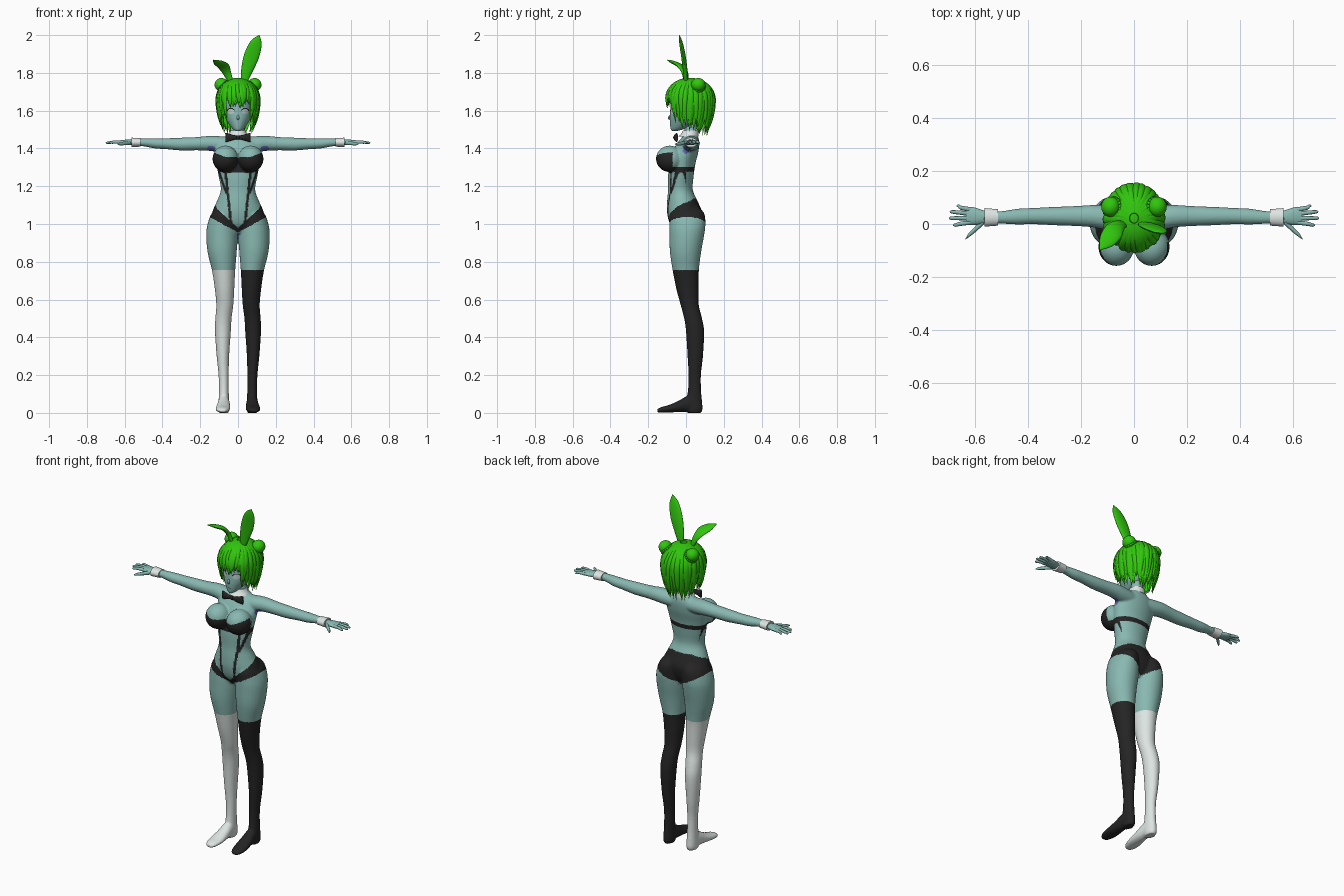
import bpy, bmesh, math, random
from mathutils import Vector, Matrix

random.seed(4)
cube = bpy.data.objects.get("Cube")
if cube:
    bpy.data.objects.remove(cube)
X, Y, Z = Vector((1, 0, 0)), Vector((0, 1, 0)), Vector((0, 0, 1))


def material(name, rgb):
    m = bpy.data.materials.new(name)
    m.use_nodes = True
    m.diffuse_color = (*rgb, 1)
    m.node_tree.nodes["Principled BSDF"].inputs["Base Color"].default_value = (*rgb, 1)
    return m


SKIN = material("teal skin", (0.25, 0.48, 0.44))
BLACK = material("black cloth", (0.018, 0.018, 0.018))
WHITE = material("white cloth", (0.72, 0.78, 0.76))
GREEN = material("green hair", (0.03, 0.56, 0.004))
BLUE = material("blue shade", (0.12, 0.15, 0.45))
EYE = material("pale eye", (0.5, 0.62, 0.62))


def spline(rows, steps):
    """Catmull-Rom through rows of numbers."""
    out = []
    for i in range(len(rows) - 1):
        a, b, c, d = (rows[max(0, min(len(rows) - 1, i + k))] for k in (-1, 0, 1, 2))
        for s in range(steps):
            t = s / steps
            out.append([q + t / 2 * (r - p + t * (2 * p - 5 * q + 4 * r - w + t * (3 * (q - r) + w - p)))
                        for p, q, r, w in zip(a, b, c, d)])
    return out + [list(rows[-1])]


def sweep(bm, rows, side=X, up=None, n=16, steps=4):
    """Loft ellipses; each row is x, y, z, half width, half thickness."""
    rows = spline(rows, steps)
    pts = [Vector(r[:3]) for r in rows]
    rings = []
    for i, r in enumerate(rows):
        tan = pts[min(i + 1, len(pts) - 1)] - pts[max(i - 1, 0)]
        u = up or tan.cross(side).normalized()
        rings.append([bm.verts.new(pts[i] + side * (max(r[3], 0.001) * math.cos(k * math.tau / n))
                                   + u * (max(r[4], 0.001) * math.sin(k * math.tau / n))) for k in range(n)])
    for a, b in zip(rings, rings[1:]):
        for k in range(n):
            bm.faces.new((a[k], a[k - 1], b[k - 1], b[k]))
    bm.faces.new(rings[0])
    bm.faces.new(rings[-1])


def ball(bm, center, radii, seg=32):
    m = Matrix.Translation(center) @ Matrix.Diagonal((*radii, 1))
    bmesh.ops.create_uvsphere(bm, u_segments=seg, v_segments=seg // 2, radius=1, matrix=m)


def finish(name, bm, mats, rule=None, remesh=0):
    bmesh.ops.recalc_face_normals(bm, faces=bm.faces)
    me = bpy.data.meshes.new(name)
    bm.to_mesh(me)
    bm.free()
    ob = bpy.data.objects.new(name, me)
    bpy.context.collection.objects.link(ob)
    bpy.ops.object.select_all(action='DESELECT')
    ob.select_set(True)
    bpy.context.view_layer.objects.active = ob
    if remesh:
        r = ob.modifiers.new("fuse", 'REMESH')
        r.mode, r.voxel_size = 'VOXEL', remesh
        s = ob.modifiers.new("soften", 'SMOOTH')
        s.factor, s.iterations = 0.5, 6
        for mod in ("fuse", "soften"):
            bpy.ops.object.modifier_apply(modifier=mod)
    for m in mats:
        ob.data.materials.append(m)
    if rule:
        for p in ob.data.polygons:
            p.material_index = mats.index(rule(p.center))
    bpy.ops.object.shade_smooth_by_angle(angle=math.radians(50))
    return ob


def upright(rows):
    """Rows of z, centre x, half width, front y, back y turned into sweep rows."""
    return [(cx, (f + b) / 2, z, w, (b - f) / 2) for z, cx, w, f, b in rows]


# Body: torso, legs, feet, arms and bust fused into one skin
bm = bmesh.new()
sweep(bm, upright([(.95, 0, .05, -.05, .05), (1, 0, .135, -.085, .075), (1.06, 0, .137, -.1, .085),
                   (1.12, 0, .112, -.1, .062), (1.18, 0, .091, -.095, .036), (1.25, 0, .102, -.095, .04),
                   (1.32, 0, .115, -.088, .05), (1.38, 0, .122, -.075, .065), (1.43, 0, .11, -.045, .07),
                   (1.46, 0, .07, -.02, .065), (1.485, 0, .037, -.008, .058), (1.56, 0, .033, -.01, .055)]),
      up=Y, n=40)
leg = [(1.1, .06, .03, -.05, .05), (1.06, .075, .062, -.085, .095), (1, .084, .077, -.088, .103),
       (.94, .085, .083, -.088, .096), (.85, .084, .077, -.085, .08), (.75, .076, .061, -.07, .068),
       (.65, .071, .051, -.05, .066), (.57, .07, .045, -.028, .068), (.5, .077, .043, -.01, .085),
       (.43, .08, .042, 0, .096), (.3, .08, .033, .008, .09), (.2, .076, .027, .013, .079),
       (.12, .075, .026, .01, .08), (.06, .075, .028, 0, .085), (.02, .075, .029, 0, .088), (0, .075, .024, .01, .08)]
foot = [(.075, .07, .045, .024, .038), (.075, .02, .05, .03, .045), (.077, -.04, .034, .036, .03),
        (.08, -.09, .022, .039, .02), (.082, -.13, .016, .032, .015), (.082, -.152, .012, .018, .009)]
arm = [(.04, .02, 1.42, .045, .04), (.11, .025, 1.424, .046, .042), (.16, .03, 1.427, .042, .039),
       (.22, .03, 1.425, .038, .035), (.3, .03, 1.423, .035, .034), (.38, .03, 1.425, .031, .029),
       (.44, .028, 1.427, .03, .027), (.5, .025, 1.432, .024, .021), (.57, .025, 1.432, .021, .017)]
for s in (-1, 1):
    sweep(bm, [(s * r[0], *r[1:]) for r in upright(leg)], up=Y, n=28)
    sweep(bm, [(s * r[0], *r[1:]) for r in foot], up=Z, n=24)
    sweep(bm, [(s * r[0], *r[1:]) for r in arm], side=Y, up=Z, n=24)
    ball(bm, (s * .067, -.086, 1.345), (.068, .073, .07))


def outfit(c):
    x, y, z = abs(c.x), c.y, c.z
    if z < .755:
        return BLACK if c.x > 0 else WHITE
    # Briefs: thin at the front, full at the back
    t = max(0, min(1, (y + .06) / .1))
    low = .955 + .55 * x
    high = (low + .025 + .35 * x) * (1 - t) + 1.135 * t
    if x < .2 and low < z < high:
        return BLACK
    # Cups, band and front laces
    if y < -.07 and 1.272 < z < 1.352 + .4 * max(0, x - .06) and x < .145:
        return BLACK
    if x < .145 and 1.278 < z < 1.302:
        return BLACK
    if y < -.02 and .98 < z < 1.29 and abs(x - .036 - (z - 1) * .11) < .007:
        return BLACK
    if y < 0 and 1.16 < z < 1.29 and abs(x - .06 - (z - 1.16) * .35) < .006:
        return BLACK
    if min((Vector((x, y, z)) - Vector(p)).length for p in ((.14, 0, 1.39), (0, 0, .94))) < .027:
        return BLUE
    return SKIN


finish("body", bm, [SKIN, BLACK, WHITE, BLUE], outfit, remesh=.0052)

# Hands and cuffs
for s, label in ((-1, "right"), (1, "left")):
    bm = bmesh.new()
    sweep(bm, [(s * x, y, 1.432, w, t) for x, y, w, t in
               ((.55, .025, .02, .014), (.58, .027, .028, .015), (.61, .03, .034, .013), (.635, .031, .031, .009))],
          side=Y, up=Z)
    for y0, y1, tip in ((.055, .068, .672), (.039, .046, .697), (.022, .022, .7), (.006, -.004, .685)):
        sweep(bm, [(s * .62, y0, 1.432, .009, .009), (s * .655, (y0 + y1) / 2, 1.434, .008, .008),
                   (s * (tip - .008), y1, 1.43, .0065, .006), (s * tip, y1, 1.428, .002, .002)], side=Y, n=10)
    sweep(bm, [(s * .568, .01, 1.43, .011, .011), (s * .598, -.018, 1.427, .011, .01),
               (s * .625, -.042, 1.424, .008, .008), (s * .637, -.056, 1.423, .002, .003)], side=Y, n=10)
    finish(label + "_hand", bm, [SKIN])
    bm = bmesh.new()
    sweep(bm, [(s * x, .025, 1.432, w, w * .72) for x, w in ((.515, .031), (.54, .033), (.565, .035))],
          side=Y, up=Z, n=28)
    finish(label + "_cuff", bm, [WHITE])

# Head with painted eyes and mouth
bm = bmesh.new()
sweep(bm, upright([(1.492, 0, .01, -.074, -.05), (1.503, 0, .027, -.081, -.01), (1.53, 0, .05, -.085, .05),
                   (1.565, 0, .068, -.086, .08), (1.61, 0, .076, -.083, .1), (1.67, 0, .078, -.078, .11),
                   (1.72, 0, .06, -.055, .09), (1.75, 0, .02, -.01, .04)]), up=Y, n=128, steps=14)


def face(c):
    x, z = abs(c.x) - .038, c.z - 1.598
    if c.y < -.02:
        d = (x / .018) ** 2 + (z / .015) ** 2
        if z > .002 and .7 < d < 1.35:
            return BLACK
        if d < 1:
            return EYE
        if abs(c.x) < .012 and abs(c.z - 1.527) < .0016:
            return BLACK
    return SKIN


finish("head", bm, [SKIN, BLACK, EYE], face)
bm = bmesh.new()
sweep(bm, [(0, -.08, 1.58, .003, .003), (0, -.091, 1.562, .007, .005), (0, -.083, 1.553, .004, .003)], n=10)
finish("nose", bm, [SKIN])

# Hair cap, open around the face
bm = bmesh.new()
ball(bm, (0, .022, 1.655), (.102, .118, .112), 48)
cut = [f for f in bm.faces if (f.calc_center_median().z < 1.66 and f.calc_center_median().y < .01)]
bmesh.ops.delete(bm, geom=cut, context='FACES')
finish("hair_cap", bm, [GREEN])


def lock(bm, a, end, width, grow):
    """A tapered strand from crown to tip at azimuth a, with 0 at the front."""
    rows, count = [], 8
    bend = random.uniform(-.16, .16)
    drop = 1.655 - end
    total = 1.4 + drop / .11
    for i in range(count):
        t = i / (count - 1)
        th = .15 + t * total
        az = a + bend * t * t
        if th < math.pi / 2:
            r, z = math.sin(th), 1.655 + .112 * math.cos(th)
        else:
            k = min(1, (th - math.pi / 2) / 1.5)
            r, z = 1 - .26 * k * k, 1.655 - (t * total - 1.42) / (total - 1.42) * drop
        r *= grow
        taper = math.sin(math.pi * min(1, .25 + t * .75)) ** .6 if t < 1 else 0
        rows.append((.106 * r * math.sin(az), .022 - .122 * r * math.cos(az), z, width * taper, .009 * taper))
    sweep(bm, rows, side=Vector((math.cos(a), math.sin(a), 0)), n=8, steps=3)


# Locks: short fringe, longer at the temples and back
bm = bmesh.new()
for layer in range(3):
    for i in range(30):
        deg = (i + layer / 3) * 12 - 180
        d = abs(deg)
        end = 1.625 if d < 42 else 1.54 if d < 72 else 1.5 if d < 110 else 1.475
        lock(bm, math.radians(deg), end + random.uniform(-.012, .022) + layer * .012 * (d > 42),
             random.uniform(.014, .021), .99 + layer * .03)
finish("hair_locks", bm, [GREEN])

# Hair buns with a wrapped band
for s, label in ((-1, "right"), (1, "left")):
    bm = bmesh.new()
    ball(bm, (s * .088, .065, 1.737), (.036, .038, .036))
    for k in range(20):
        a, b = k * math.tau / 20, (k + 1) * math.tau / 20
        c, ax = Vector((s * .077, .063, 1.727)), Vector((s * .7, 0, .7))
        ends = [c + .033 * (Y * math.cos(q) + Y.cross(ax) * math.sin(q)) for q in (a, b)]
        sweep(bm, [(*e, .009, .009) for e in ends], side=ax, n=8, steps=1)
    finish(label + "_bun", bm, [GREEN])

# Ears: one upright, one folded forward
bm = bmesh.new()
sweep(bm, [(.03, .0, 1.74, .014, .01), (.046, -.004, 1.81, .03, .012), (.072, -.014, 1.89, .04, .012),
           (.096, -.027, 1.96, .03, .009), (.112, -.036, 2, .002, .002)],
      side=Vector((.96, 0, -.28)), n=20, steps=6)
finish("left_ear", bm, [GREEN])
bm = bmesh.new()
sweep(bm, [(-.035, 0, 1.74, .014, .01), (-.058, -.006, 1.8, .026, .011), (-.078, -.03, 1.836, .037, .011),
           (-.105, -.066, 1.855, .03, .009), (-.13, -.098, 1.868, .002, .002)],
      side=Vector((.78, -.6, .18)).normalized(), n=20, steps=6)
finish("right_ear", bm, [GREEN])

# Collar and bow tie
bm = bmesh.new()
sweep(bm, [(0, .012, 1.462, .056, .054), (0, .02, 1.478, .046, .045), (0, .024, 1.495, .04, .04)], up=Y, n=32)
finish("collar", bm, [WHITE])
bm = bmesh.new()
for s in (-1, 1):
    sweep(bm, [(0, -.054, 1.458, .008, .008), (s * .03, -.056, 1.458, .015, .011),
               (s * .062, -.05, 1.458, .024, .009), (s * .067, -.048, 1.458, .02, .004)], side=Z, up=Y)
ball(bm, (0, -.057, 1.458), (.011, .011, .012), 16)
finish("bow_tie", bm, [BLACK])
